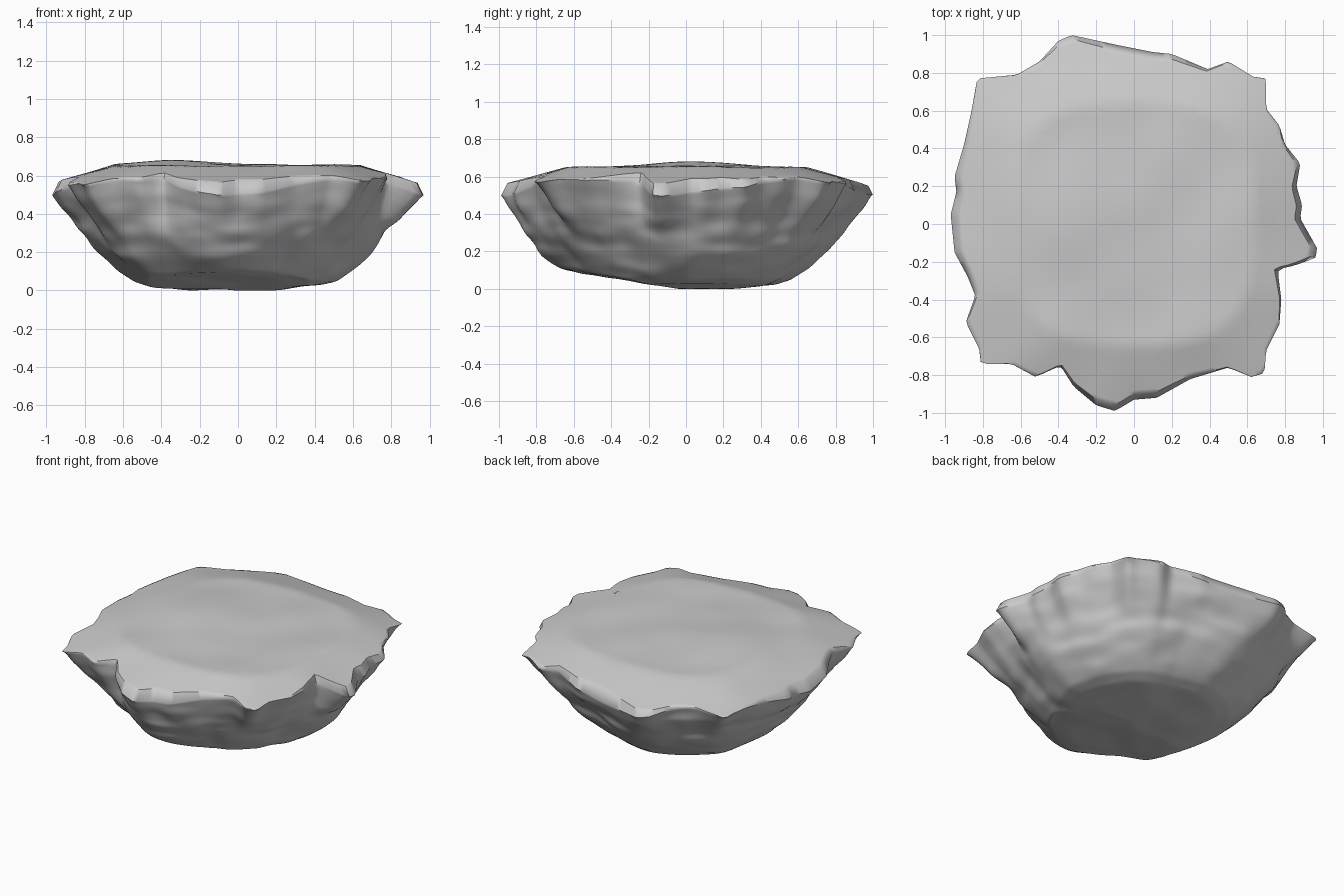
import bpy, bmesh, math
from mathutils import Vector, noise

if "Cube" in bpy.data.objects:
    bpy.data.objects.remove(bpy.data.objects["Cube"])

N = 240
TAU = 2 * math.pi

# Rim outline seen from above, counter-clockwise
OUTLINE = [
    (.97, -.13), (.88, .03), (.89, .10), (.86, .20), (.88, .32), (.80, .42), (.77, .52), (.70, .61),
    (.70, .77), (.63, .78), (.50, .86), (.39, .82), (.20, .90), (.10, .91), (-.10, .95), (-.33, 1.0),
    (-.40, .97), (-.50, .86), (-.62, .79), (-.83, .77), (-.86, .60), (-.90, .42), (-.95, .25),
    (-.94, .17), (-.97, .05), (-.95, -.15), (-.88, -.28), (-.84, -.38), (-.89, -.52), (-.82, -.66),
    (-.81, -.74), (-.65, -.74), (-.52, -.81), (-.39, -.75), (-.32, -.86), (-.20, -.96), (-.10, -.99),
    (0, -.93), (.12, -.92), (.30, -.82), (.50, -.76), (.62, -.81), (.69, -.79), (.70, -.67),
    (.77, -.53), (.78, -.40), (.76, -.24), (.85, -.22), (.96, -.18)]

# Underside profile: outline scale, height
UNDER = [(1, .50), (.95, .425), (.875, .34), (.81, .26), (.735, .185), (.645, .115),
         (.56, .055), (.47, .025), (.25, .01), (.02, .005)]


def ray_radius(a):
    """Distance from the centre to the outline in direction a."""
    d = Vector((math.cos(a), math.sin(a)))
    for i, p in enumerate(OUTLINE):
        p, q = Vector(p), Vector(OUTLINE[(i + 1) % len(OUTLINE)])
        e = q - p
        den = d.cross(e)
        if abs(den) < 1e-9:
            continue
        r, t = p.cross(e) / den, p.cross(d) / den
        if r > 0 and -1e-6 <= t <= 1 + 1e-6:
            return r
    return .9


angles = [TAU * i / N for i in range(N)]
rim = [ray_radius(a) for a in angles]
soft = [sum(rim[(i + k) % N] for k in range(-9, 10)) / 19 for i in range(N)]


def crown(x, y):
    """Height of the top: nearly flat, then sloping to the rim."""
    m = (abs(x) ** 3 + abs(y) ** 3) ** (1 / 3)
    z = .657 + .03 * math.exp(-((x + .33) ** 2 + (y - .05) ** 2) / .08)
    z += .01 * noise.noise(Vector((x * 3, y * 3, 4)))
    return z - .29 * max(0, m - .64)


def lip(a):
    """How far the rim rolls over: full on the sides, none at the corners."""
    return math.cos(2 * a) ** 2


def top_point(i, t):
    a = angles[i]
    r = rim[i] * t * (1 - .035 * lip(a))
    x, y = r * math.cos(a), r * math.sin(a)
    return x, y, crown(x, y)


def widest_height(i):
    a, r = angles[i], rim[i]
    return crown(r * math.cos(a), r * math.sin(a)) - .06 * lip(a)


def near(a, deg, width):
    d = (a - math.radians(deg) + math.pi) % TAU - math.pi
    return math.exp(-(d / width) ** 2)


def under_point(i, u):
    a = angles[i]
    c, sn = math.cos(a), math.sin(a)
    f = u * (len(UNDER) - 1)
    k = min(int(f), len(UNDER) - 2)
    f -= k
    s = UNDER[k][0] * (1 - f) + UNDER[k + 1][0] * f
    z = UNDER[k][1] * (1 - f) + UNDER[k + 1][1] * f
    z += (widest_height(i) - .5) * max(0, (z - .1) / .4)
    # fuller front and back flanks, leaner right-hand corners
    bulge = (.065 if sn < 0 else .02) * sn ** 4
    bulge -= .07 * near(a, -46, .3) + .03 * near(a, 46, .3)
    s += bulge * math.sin(min(1, u / .9) * math.pi)
    w = min(1, u * 3)
    r = (rim[i] * (1 - w) + soft[i] * w) * s
    p = Vector((r * c, r * sn, z))
    # slanting strata and lumps
    fade = min(1, u * 5) * min(1, s * 1.6)
    n = noise.noise(Vector((p.x * 2.5 + 7, p.y * 2.5, p.z * 7 + p.x * 1.5)))
    n += .6 * noise.noise(Vector((p.x * 6, p.y * 6 + 3, p.z * 14)))
    p.x *= 1 + .03 * n * fade
    p.y *= 1 + .03 * n * fade
    p.z += .015 * noise.noise(Vector((p.x * 4, p.y * 4, 9))) * min(1, u * 4)
    # the floor rises toward the front from a ridge across the middle
    p.z = max(p.z, .005, min(.13, -.17 * p.y) + .012 * n)
    return p


# Rock slab: crowned top and tapered underside
bm = bmesh.new()
rings = []
for t in [.02] + [j / 24 for j in range(2, 22)] + [.9, .93, .96, .98, 1]:
    rings.append([bm.verts.new(top_point(i, t)) for i in range(N)])
top_count = len(rings)
for j in range(0, 55):
    rings.append([bm.verts.new(under_point(i, j / 54)) for i in range(N)])
for lo, hi in zip(rings, rings[1:]):
    for i in range(N):
        n = (i + 1) % N
        bm.faces.new((lo[i], hi[i], hi[n], lo[n]))
bm.faces.new(rings[0])
bm.faces.new(rings[-1])
# soften the profile joints below the rim
inner = [v for ring in rings[top_count + 1:] for v in ring]
for _ in range(2):
    bmesh.ops.smooth_vert(bm, verts=inner, factor=.5, use_axis_x=True, use_axis_y=True, use_axis_z=True)
bmesh.ops.recalc_face_normals(bm, faces=bm.faces)
low = min(v.co.z for v in bm.verts)
for v in bm.verts:
    v.co.z -= low
me = bpy.data.meshes.new("rock_slab")
bm.to_mesh(me)
bm.free()
rock = bpy.data.objects.new("rock_slab", me)
bpy.context.collection.objects.link(rock)
bpy.context.view_layer.objects.active = rock
rock.select_set(True)
bpy.ops.object.shade_smooth_by_angle(angle=math.radians(50))
